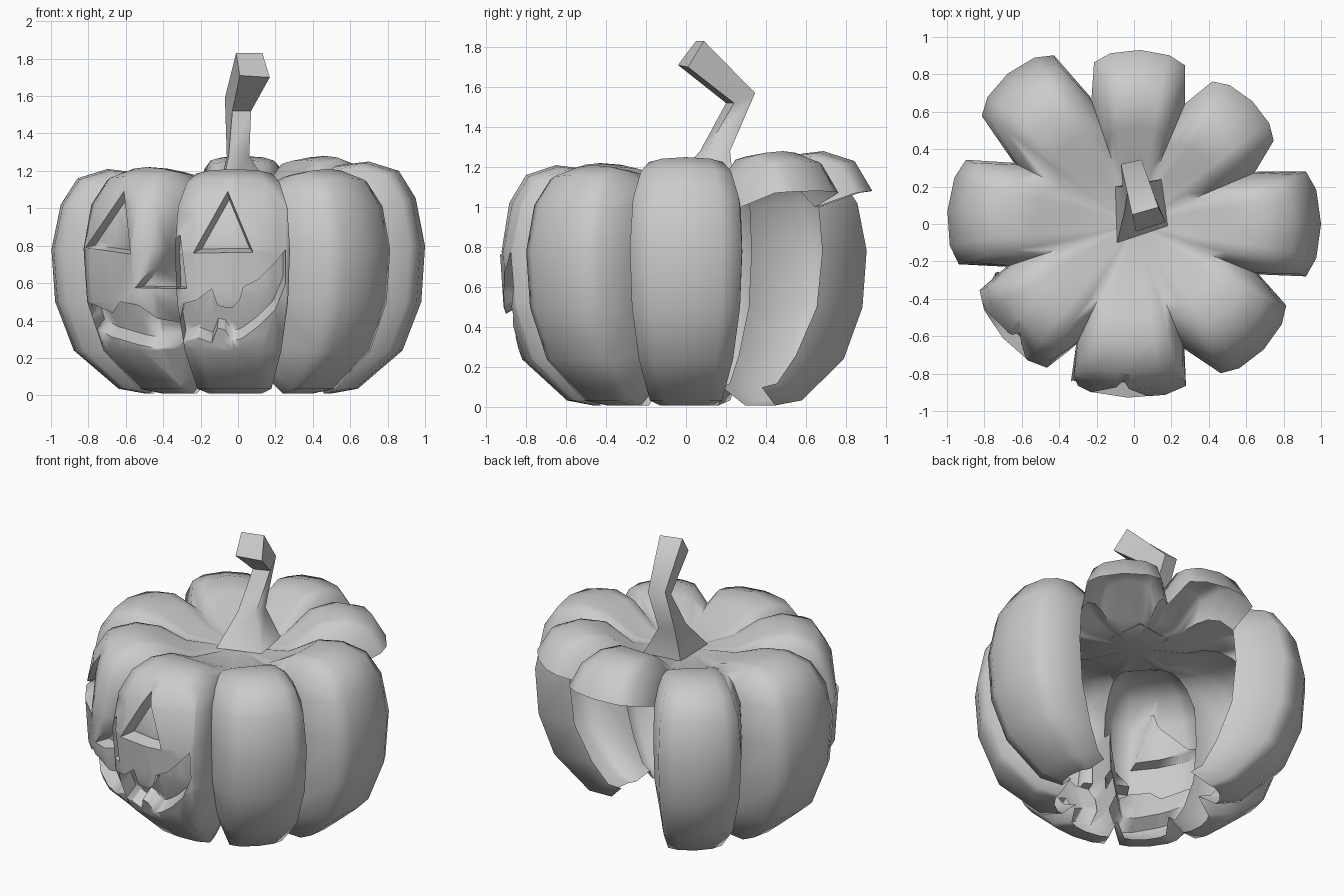
import bpy, bmesh, math
from mathutils import Vector

if "Cube" in bpy.data.objects:
    bpy.data.objects.remove(bpy.data.objects["Cube"])

# Lobe profile rows, bottom to top: ridge radius, ridge z, half width, valley radius, valley z
ROWS = [(.50, .01, .13, .40, .10), (.64, .035, .18, .48, .12), (.88, .24, .235, .58, .26),
        (.98, .50, .27, .69, .50), (1.0, .78, .28, .72, .78), (.95, 1.02, .265, .70, 1.0),
        (.86, 1.16, .225, .61, 1.09), (.70, 1.21, .185, .52, 1.125), (.53, 1.19, .15, .43, 1.12),
        (.33, 1.10, .10, .33, 1.09)]
# Lobes: angle, radius scale, width scale, extra height, first row kept (two back lobes broken)
LOBES = [(0, 1.0, 1.0, .04, 0), (46, .96, .86, .07, 5), (88, .98, .92, .07, 5),
         (130, 1.05, .9, .01, 0), (176, 1.0, 1.0, .0, 0), (221, .93, .98, .01, 0),
         (268, .93, 1.1, .0, 0), (316, .965, .9, .0, 0)]
COLS = [(.92, -1), (.975, -.65), (1, 0), (.975, .65), (.92, 1)]


def finish(bm, name, angle):
    me = bpy.data.meshes.new(name)
    bm.to_mesh(me)
    bm.free()
    ob = bpy.data.objects.new(name, me)
    bpy.context.collection.objects.link(ob)
    bpy.ops.object.select_all(action='DESELECT')
    ob.select_set(True)
    bpy.context.view_layer.objects.active = ob
    bpy.ops.object.shade_smooth_by_angle(angle=math.radians(angle))
    return ob


# Pumpkin skin: columns of vertices running round the eight lobes
bm = bmesh.new()
columns = []
for k, (deg, scale, wide, lift, first) in enumerate(LOBES):
    prev = LOBES[k - 1][0] - (360 if k == 0 else 0)
    va = math.radians((deg + prev) / 2)
    columns.append([bm.verts.new((rv * math.cos(va), rv * math.sin(va), zv))
                    for r, z, w, rv, zv in ROWS])
    a = math.radians(deg)
    for fx, fy in COLS:
        col = []
        for r, z, w, rv, zv in ROWS:
            x = max(fx * r * scale, rv * math.cos(math.pi / 8))
            y = fy * w * wide
            zz = z
            if r > .4:
                zz += lift * min(1, max(0, (z - .5) / .6))
                zz -= (1 - fx) * .3 * max(0, (z - .9) / .3)
            col.append(bm.verts.new((x * math.cos(a) - y * math.sin(a),
                                     x * math.sin(a) + y * math.cos(a), zz)))
        columns.append(col)
n = len(columns)
centre = bm.verts.new((0, 0, 1.08))
for j in range(n):
    c, d = columns[j], columns[(j + 1) % n]
    for i in range(LOBES[j // 6][4], len(ROWS) - 1):
        bm.faces.new((c[i], d[i], d[i + 1], c[i + 1]))
    bm.faces.new((c[-1], d[-1], centre))
bmesh.ops.delete(bm, geom=[v for v in bm.verts if not v.link_faces], context='VERTS')


# Carve: slice the skin along convex outlines (x, z) and push the inside faces back
def sides(poly):
    area = sum(p[0] * q[1] - q[0] * p[1] for p, q in zip(poly, poly[1:] + poly[:1]))
    if area < 0:
        poly = poly[::-1]
    for p, q in zip(poly, poly[1:] + poly[:1]):
        nrm = Vector((p[1] - q[1], 0, q[0] - p[0]))
        if nrm.length > 1e-5:
            yield Vector((p[0], 0, p[1])), nrm.normalized()


def front_faces(poly):
    x0, x1 = min(p[0] for p in poly), max(p[0] for p in poly)
    z0, z1 = min(p[1] for p in poly), max(p[1] for p in poly)
    for f in bm.faces:
        xs = [v.co.x for v in f.verts]
        zs = [v.co.z for v in f.verts]
        if (f.normal.y < -.1 and f.calc_center_median().y < -.3 and min(xs) < .25
                and max(xs) > x0 and min(xs) < x1 and max(zs) > z0 and min(zs) < z1):
            yield f


def carve(polys, push, shrink=1):
    for poly in polys:
        for co, nrm in sides(poly):
            bm.normal_update()
            fs = list(front_faces(poly))
            geom = set(fs)
            for f in fs:
                geom.update(f.edges)
                geom.update(f.verts)
            bmesh.ops.bisect_plane(bm, geom=list(geom), dist=1e-4, plane_co=co, plane_no=nrm)
    bm.normal_update()
    inside = set()
    for poly in polys:
        planes = list(sides(poly))
        for f in front_faces(poly):
            m = f.calc_center_median()
            if all((m - co).dot(nrm) > 0 for co, nrm in planes):
                inside.add(f)
    inside = list(inside)
    res = bmesh.ops.extrude_face_region(bm, geom=inside)
    moved = [g for g in res['geom'] if isinstance(g, bmesh.types.BMVert)]
    pts = [p for poly in polys for p in poly]
    mid = Vector((sum(p[0] for p in pts), 0, sum(p[1] for p in pts))) / len(pts)
    for v in moved:
        v.co.x = mid.x + (v.co.x - mid.x) * shrink
        v.co.z = mid.z + (v.co.z - mid.z) * shrink
        v.co += push
    left = [f for f in inside if f.is_valid]
    if left:
        bmesh.ops.delete(bm, geom=left, context='FACES_ONLY')


# Eyes and nose
carve([[(-.24, .76), (.08, .765), (-.055, 1.09)]], Vector((.012, .08, 0)), .8)
carve([[(-.815, .79), (-.575, .755), (-.61, 1.09)]], Vector((.03, .07, 0)), .85)
carve([[(-.55, .575), (-.275, .57), (-.31, .86)]], Vector((.03, .08, 0)), .9)

# Toothed grin: x, lower z, upper z
GRIN = [(-.78, .37, .49), (-.67, .31, .44), (-.63, .30, .50), (-.53, .27, .48),
        (-.43, .25, .41), (-.31, .28, .39), (-.29, .29, .49), (-.22, .31, .51),
        (-.14, .28, .57), (-.11, .36, .48), (-.07, .35, .47), (-.03, .29, .47), (.01, .30, .51),
        (.03, .31, .58), (.11, .37, .62), (.20, .46, .71), (.255, .60, .78)]
carve([[(a[0], a[1]), (b[0], b[1]), (b[0], b[2]), (a[0], a[2])]
       for a, b in zip(GRIN, GRIN[1:])], Vector((.01, .08, .05)), .95)
finish(bm, "pumpkin_shell", 75)

# Stem: four-sided rings, flared at the root and bent forward at the tip
RINGS = [[(-.09, -.10, 1.09), (.18, -.01, 1.09), (.15, .24, 1.09), (-.10, .20, 1.09)],
         [(-.05, .07, 1.28), (.06, .10, 1.28), (.05, .22, 1.28), (-.06, .20, 1.28)],
         [(-.03, .20, 1.52), (.07, .24, 1.52), (.04, .345, 1.57), (-.07, .32, 1.59)],
         [(.01, -.04, 1.71), (.17, .01, 1.70), (.13, .09, 1.83), (-.01, .05, 1.83)]]
bm = bmesh.new()
rings = [[bm.verts.new(p) for p in ring] for ring in RINGS]
for lo, hi in zip(rings, rings[1:]):
    for i in range(4):
        j = (i + 1) % 4
        bm.faces.new((lo[i], lo[j], hi[j], hi[i]))
bm.faces.new(rings[-1])
finish(bm, "stem", 75)
